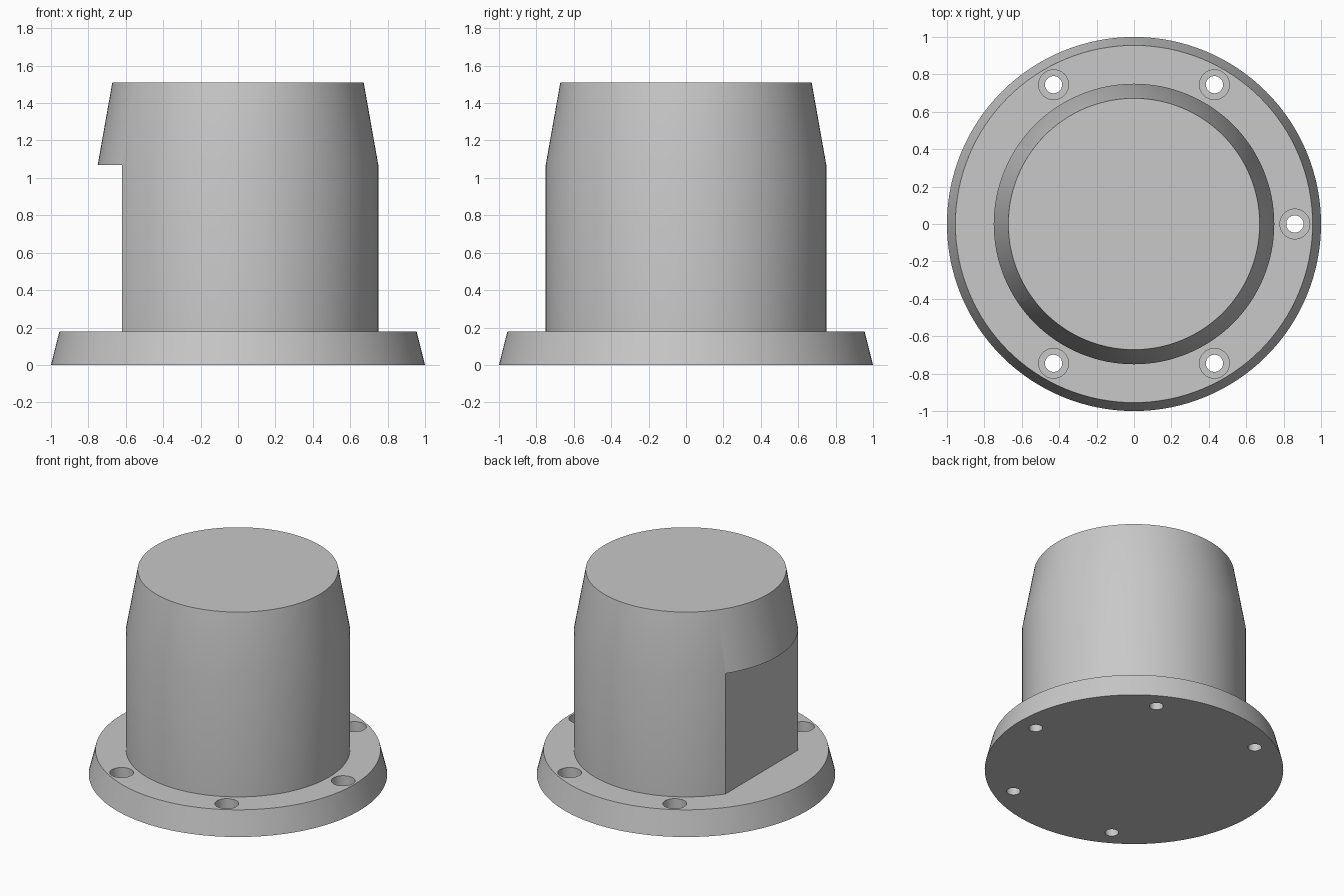
import bpy
import math

cube = bpy.data.objects.get("Cube")
if cube:
    bpy.data.objects.remove(cube, do_unlink=True)

grey = bpy.data.materials.new("plain grey")
grey.use_nodes = True
colour = (0.58, 0.58, 0.58, 1)
grey.diffuse_color = colour
grey.node_tree.nodes["Principled BSDF"].inputs["Base Color"].default_value = colour


def cone(name, r1, r2, z1, z2, x=0, y=0, sides=128):
    bpy.ops.mesh.primitive_cone_add(vertices=sides, radius1=r1, radius2=r2,
                                    depth=z2 - z1, location=(x, y, (z1 + z2) / 2))
    obj = bpy.context.object
    obj.name = name
    obj.data.materials.append(grey)
    return obj


def combine(target, tool, operation):
    mod = target.modifiers.new(operation.lower(), 'BOOLEAN')
    mod.operation = operation
    mod.solver = 'EXACT'
    mod.object = tool
    bpy.context.view_layer.objects.active = target
    bpy.ops.object.modifier_apply(modifier=mod.name)
    bpy.data.objects.remove(tool, do_unlink=True)


def smooth(obj):
    bpy.ops.object.select_all(action='DESELECT')
    obj.select_set(True)
    bpy.context.view_layer.objects.active = obj
    bpy.ops.object.shade_smooth_by_angle(angle=math.radians(30))


FLANGE_TOP, SHOULDER, TOP = 0.18, 1.07, 1.51

# Tapered flange with five counterbored bolt holes
flange = cone("base_flange", 1.0, 0.955, 0, FLANGE_TOP)
for i in range(-2, 3):
    a = math.radians(60 * i)
    x, y = 0.86 * math.cos(a), 0.86 * math.sin(a)
    combine(flange, cone("bolt_hole", 0.046, 0.046, -0.1, 0.3, x, y, 32), 'DIFFERENCE')
    combine(flange, cone("counterbore", 0.08, 0.08, 0.08, 0.3, x, y, 32), 'DIFFERENCE')

# Round body: straight wall below, tapered top extruded from its upper rim
body = cone("round_body", 0.75, 0.75, 0.1, TOP)
mesh = body.data
mesh.clear_geometry()
profile = [(0.75, 0.1), (0.75, SHOULDER), (0.672, TOP)]
n = 128
verts = [(r * math.cos(math.tau * k / n), r * math.sin(math.tau * k / n), z - body.location.z)
         for r, z in profile for k in range(n)]
faces = [(j * n + k, j * n + (k + 1) % n, (j + 1) * n + (k + 1) % n, (j + 1) * n + k)
         for j in range(2) for k in range(n)]
faces += [tuple(reversed(range(n))), tuple(range(2 * n, 3 * n))]
mesh.from_pydata(verts, [], faces)
mesh.update()

# Flat cut on one side, stopping under the tapered top
bpy.ops.mesh.primitive_cube_add(size=1, location=(-1.12, 0, SHOULDER / 2))
cutter = bpy.context.object
cutter.name = "flat_cutter"
cutter.scale = (1, 2, SHOULDER)
cutter.data.materials.append(grey)
bpy.context.view_layer.update()
combine(body, cutter, 'DIFFERENCE')

for part in (flange, body):
    smooth(part)
